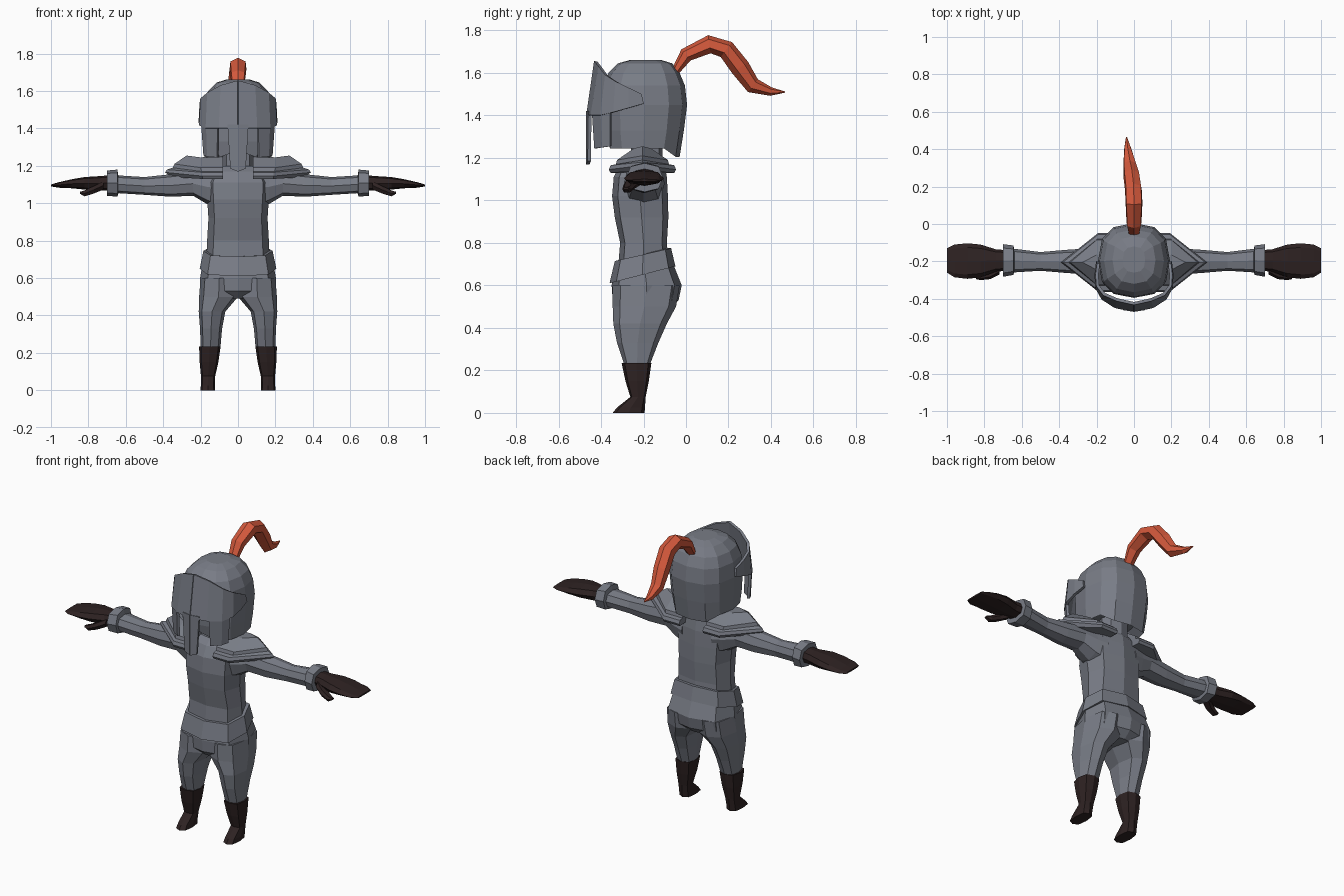
import bpy, bmesh, math
from mathutils import Vector


def material(name, rgb):
    m = bpy.data.materials.new(name)
    m.diffuse_color = (*rgb, 1)
    return m


STEEL = material("steel_grey", (0.19, 0.203, 0.24))
LEATHER = material("dark_leather", (0.027, 0.016, 0.016))
RED = material("plume_red", (0.66, 0.10, 0.045))


def finish(name, bm, mat, mirror):
    bmesh.ops.recalc_face_normals(bm, faces=bm.faces)
    me = bpy.data.meshes.new(name)
    bm.to_mesh(me)
    bm.free()
    me.materials.append(mat)
    ob = bpy.data.objects.new(name, me)
    bpy.context.collection.objects.link(ob)
    if mirror:
        ob.modifiers.new("mirror", 'MIRROR').use_mirror_merge = False
    return ob


def loft(name, mat, rings, mirror=False):
    """Skin closed rings of points and cap both ends."""
    bm = bmesh.new()
    vs = [[bm.verts.new(p) for p in r] for r in rings]
    n = len(vs[0])
    for a, b in zip(vs, vs[1:]):
        for i in range(n):
            j = (i + 1) % n
            bm.faces.new((a[i], a[j], b[j], b[i]))
    bm.faces.new(vs[0])
    bm.faces.new(vs[-1])
    return finish(name, bm, mat, mirror)


def plate(name, mat, columns, thick, mirror=False):
    """Open sheet from (bottom, top) point pairs, thickened."""
    bm = bmesh.new()
    vs = [[bm.verts.new(p) for p in c] for c in columns]
    for a, b in zip(vs, vs[1:]):
        bm.faces.new((a[0], b[0], b[1], a[1]))
    ob = finish(name, bm, mat, False)
    s = ob.modifiers.new("thickness", 'SOLIDIFY')
    s.thickness, s.offset = thick, 0
    if mirror:
        ob.modifiers.new("mirror", 'MIRROR')
    return ob


def oval(axis, t, u0, u1, v0, v1, n=8, p=2.6, tilt=0.0):
    """Rounded-box ring across the z or x axis."""
    pts = []
    for i in range(n):
        a = math.tau * i / n
        c, s = math.cos(a), math.sin(a)
        c = math.copysign(abs(c) ** (2 / p), c) if abs(c) > 1e-6 else 0
        s = math.copysign(abs(s) ** (2 / p), s) if abs(s) > 1e-6 else 0
        u = (u0 + u1) / 2 + c * (u1 - u0) / 2
        v = (v0 + v1) / 2 + s * (v1 - v0) / 2
        if axis == 'z':
            pts.append(Vector((u, v, t + tilt * s)))
        else:
            pts.append(Vector((t + tilt * s, u, v)))
    return pts


def stack(axis, rows, **kw):
    return [oval(axis, *r, **kw) for r in rows]


# Torso and neck
loft("torso", STEEL, stack('z', [
    (0.68, -0.17, 0.17, -0.32, -0.08), (0.80, -0.165, 0.165, -0.31, -0.09),
    (0.92, -0.158, 0.158, -0.335, -0.083), (1.02, -0.165, 0.165, -0.348, -0.085),
    (1.11, -0.17, 0.17, -0.34, -0.09), (1.17, -0.14, 0.14, -0.31, -0.10),
    (1.20, -0.09, 0.09, -0.27, -0.12)], p=3))
loft("neck", STEEL, stack('z', [(1.15, -0.08, 0.08, -0.26, -0.11),
                                (1.30, -0.08, 0.08, -0.26, -0.11)]))

# Belt dips towards the front
loft("belt", STEEL, [
    oval('z', 0.65, -0.205, 0.205, -0.36, -0.05, p=3, tilt=0.04),
    oval('z', 0.745, -0.185, 0.185, -0.335, -0.07, p=3, tilt=0.03),
    oval('z', 0.745, -0.15, 0.15, -0.30, -0.10, p=3, tilt=0.03)])

# Hips and legs
loft("hips", STEEL, stack('z', [
    (0.49, -0.16, 0.16, -0.30, -0.08), (0.53, -0.203, 0.203, -0.345, -0.035),
    (0.60, -0.203, 0.203, -0.35, -0.02), (0.70, -0.185, 0.185, -0.335, -0.06)], p=3))
loft("leg", STEEL, stack('z', [
    (0.20, 0.105, 0.195, -0.285, -0.175), (0.24, 0.093, 0.20, -0.295, -0.165),
    (0.33, 0.085, 0.203, -0.325, -0.13), (0.42, 0.068, 0.21, -0.342, -0.09),
    (0.50, 0.0, 0.208, -0.345, -0.047), (0.60, 0.0, 0.20, -0.345, -0.03)]), True)
loft("boot", LEATHER, stack('z', [
    (0.0, 0.122, 0.20, -0.345, -0.195), (0.025, 0.124, 0.199, -0.325, -0.193),
    (0.075, 0.122, 0.198, -0.262, -0.19), (0.15, 0.105, 0.205, -0.285, -0.175),
    (0.235, 0.093, 0.208, -0.303, -0.163)], p=3), True)

# Arms, cuffs, gloves
loft("arm", STEEL, stack('x', [
    (0.10, -0.30, -0.10, 0.97, 1.19), (0.165, -0.285, -0.115, 0.995, 1.18),
    (0.24, -0.27, -0.13, 1.04, 1.17), (0.36, -0.262, -0.138, 1.035, 1.155),
    (0.50, -0.25, -0.15, 1.045, 1.14), (0.66, -0.26, -0.13, 1.055, 1.15)]), True)
loft("cuff", STEEL, [
    oval('x', 0.64, -0.255, -0.135, 1.05, 1.15),
    oval('x', 0.645, -0.272, -0.115, 1.035, 1.18),
    oval('x', 0.70, -0.282, -0.108, 1.04, 1.175),
    oval('x', 0.70, -0.255, -0.135, 1.065, 1.15)], True)
loft("glove", LEATHER, stack('x', [
    (0.68, -0.25, -0.14, 1.07, 1.15), (0.74, -0.255, -0.135, 1.068, 1.145),
    (0.82, -0.285, -0.11, 1.073, 1.14), (0.89, -0.293, -0.103, 1.08, 1.128),
    (0.96, -0.285, -0.11, 1.083, 1.112), (1.0, -0.26, -0.13, 1.09, 1.10)]), True)
loft("thumb", LEATHER, stack('x', [
    (0.72, -0.27, -0.20, 1.07, 1.12), (0.77, -0.295, -0.235, 1.05, 1.095),
    (0.82, -0.30, -0.255, 1.035, 1.07), (0.845, -0.295, -0.27, 1.05, 1.062)], n=6), True)


# Stepped shoulder plates with a pointed outer tip
def tier(half, corner, tip, z, ztip):
    y = -0.205
    return [Vector(p) for p in (
        (0.08, y - half, z), (corner, y - half, z), (tip, y, ztip),
        (corner, y + half, z), (0.08, y + half, z), (0.08, y, ztip))]


loft("shoulder_plate", STEEL, [
    tier(0.150, 0.19, 0.355, 1.130, 1.140), tier(0.158, 0.19, 0.390, 1.145, 1.165),
    tier(0.150, 0.19, 0.380, 1.165, 1.180), tier(0.125, 0.195, 0.350, 1.170, 1.190),
    tier(0.120, 0.20, 0.340, 1.190, 1.210), tier(0.040, 0.20, 0.275, 1.245, 1.255)], True)

# Helmet shell with a neck guard dropping at the back
helmet = stack('z', [
    (1.29, -0.13, 0.13, -0.34, -0.07), (1.25, -0.178, 0.178, -0.375, -0.03),
    (1.33, -0.186, 0.186, -0.39, -0.01), (1.45, -0.192, 0.192, -0.395, 0.005),
    (1.54, -0.184, 0.184, -0.39, -0.005), (1.60, -0.16, 0.16, -0.365, -0.03),
    (1.645, -0.115, 0.115, -0.32, -0.065), (1.662, -0.06, 0.06, -0.26, -0.12)],
    n=12, p=2.5)
for v in helmet[1]:
    v.z += -0.045 if v.y > -0.08 else (0.03 if v.y < -0.36 else -0.005)
loft("helmet", STEEL, helmet)

# Raised visor that sweeps back into pointed wings
plate("visor", STEEL, [
    ((0, -0.462, 1.40), (0, -0.425, 1.655)),
    ((0.10, -0.442, 1.40), (0.09, -0.405, 1.63)),
    ((0.168, -0.398, 1.40), (0.16, -0.375, 1.59)),
    ((0.200, -0.34, 1.415), (0.194, -0.33, 1.56)),
    ((0.203, -0.27, 1.435), (0.198, -0.27, 1.53)),
    ((0.195, -0.20, 1.455), (0.190, -0.21, 1.50))], 0.016, True)
plate("cheek_guard", STEEL, [
    ((0.108, -0.425, 1.245), (0.105, -0.436, 1.41)),
    ((0.160, -0.39, 1.25), (0.165, -0.397, 1.41)),
    ((0.178, -0.355, 1.255), (0.190, -0.355, 1.42))], 0.016, True)
plate("nose_guard", STEEL, [
    ((0, -0.462, 1.17), (0, -0.462, 1.42)),
    ((0.04, -0.455, 1.185), (0.055, -0.453, 1.42))], 0.016, True)

# Plume: x, y, z, half width, half thickness
path = [(0, -0.055, 1.60, .028, .018), (0, 0.0, 1.685, .04, .034),
        (0, 0.11, 1.735, .045, .043), (-.003, 0.19, 1.71, .045, .044),
        (-.012, 0.255, 1.625, .043, .046), (-.022, 0.315, 1.54, .035, .038),
        (-.033, 0.40, 1.512, .02, .020), (-.04, 0.465, 1.51, .003, .003)]
rings = []
for i, (x, y, z, w, h) in enumerate(path):
    a, b = path[max(i - 1, 0)], path[min(i + 1, len(path) - 1)]
    d = Vector((0, b[1] - a[1], b[2] - a[2])).normalized()
    up = Vector((0, -d.z, d.y))
    rings.append([Vector((x + w * sx, y, z)) + up * h * k for sx, k in
                  ((0, 1), (0.9, 0.55), (1, -0.4), (0, -1), (-1, -0.4), (-0.9, 0.55))])
loft("plume", RED, rings)
